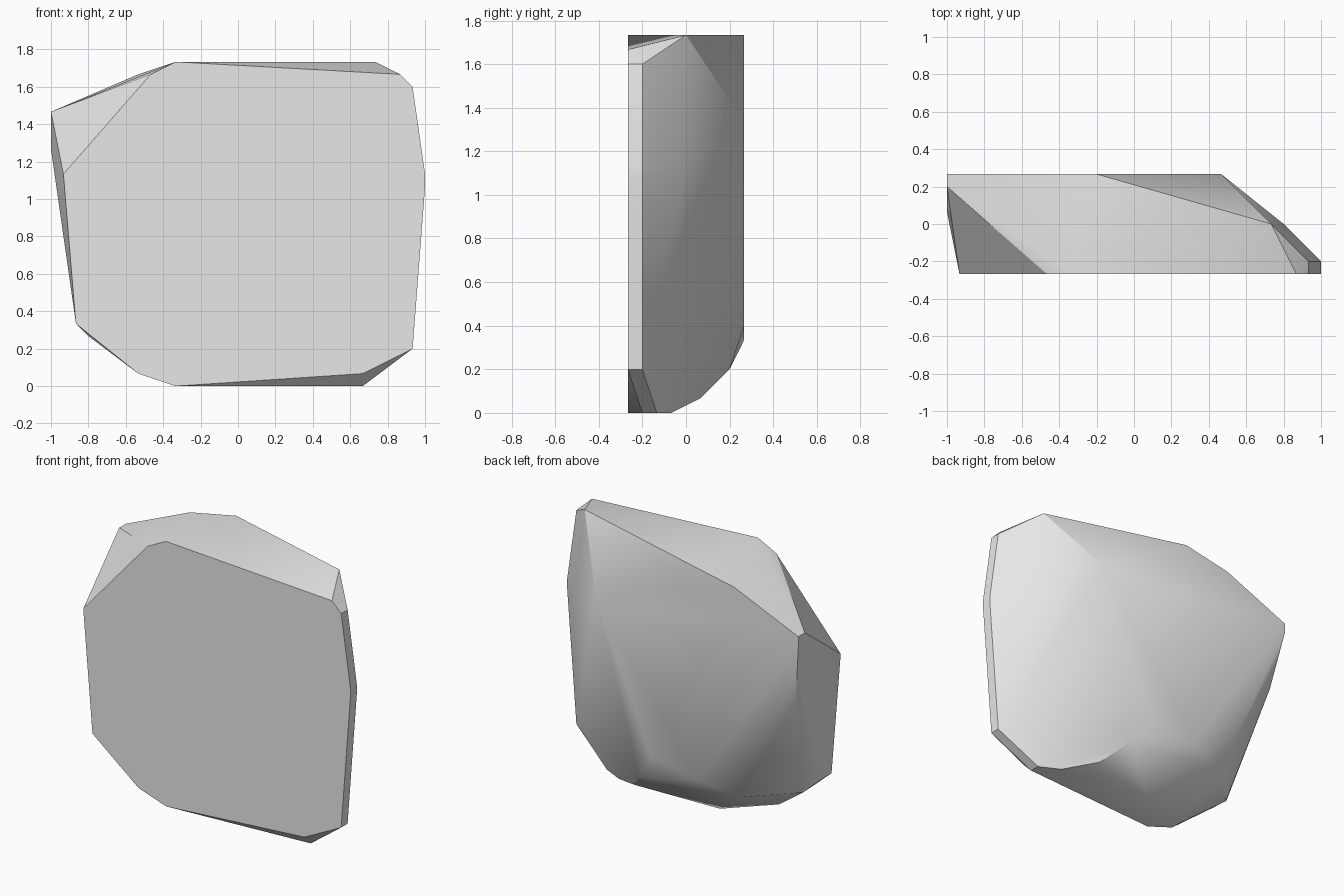
import bpy
import bmesh
import math

cube = bpy.data.objects.get("Cube")
if cube:
    bpy.data.objects.remove(cube, do_unlink=True)

UNIT = 1 / 15  # the stone snaps to a coarse lattice


def make_material(name, colour):
    material = bpy.data.materials.new(name)
    material.use_nodes = True
    material.diffuse_color = colour
    for node in material.node_tree.nodes:
        if node.type == 'BSDF_PRINCIPLED':
            node.inputs["Base Color"].default_value = colour
    return material


def hull_object(name, slices, material):
    """Wrap a convex skin around corner points grouped by depth."""
    bm = bmesh.new()
    for depth, corners in slices.items():
        for x, z in corners:
            bm.verts.new((x * UNIT, depth * UNIT, z * UNIT))
    result = bmesh.ops.convex_hull(bm, input=bm.verts[:])
    spare = {item for key in ("geom_interior", "geom_unused") for item in result[key]
             if isinstance(item, bmesh.types.BMVert)}
    bmesh.ops.delete(bm, geom=list(spare), context='VERTS')
    # merge the triangles of each flat cut into one face
    bmesh.ops.dissolve_limit(bm, angle_limit=math.radians(1),
                             verts=bm.verts[:], edges=bm.edges[:])
    bmesh.ops.recalc_face_normals(bm, faces=bm.faces[:])

    mesh = bpy.data.meshes.new(name)
    bm.to_mesh(mesh)
    bm.free()
    mesh.materials.append(material)
    obj = bpy.data.objects.new(name, mesh)
    bpy.context.collection.objects.link(obj)
    return obj


# right-hand rim shared by the two front slices
rim = [(14, 24), (15, 17), (15, 16), (14, 3)]

slices = {
    # flat front cut
    -4: rim + [(-14, 17), (-7, 25), (-5, 26), (13, 25),
               (10, 1), (-5, 0), (-8, 1), (-13, 5)],
    # narrow side band and lower chamfer
    -3: rim + [(10, 0), (-8, 1)],
    -2: [(10, 0), (-13, 5)],
    -1: [(8, 0), (-3, 0), (-12, 4)],
    # rounded flank
    0: [(11, 26), (12, 17)],
    1: [(-15, 19), (5, 1)],
    3: [(-15, 22), (-14, 15), (3, 3), (-8, 4)],
    # flat back cut
    4: [(-15, 22), (-15, 21), (-8, 25), (-3, 26), (7, 20), (1, 6), (-4, 5)],
}

stone = hull_object("stone_shard", slices,
                    make_material("light grey stone", (0.8, 0.8, 0.8, 1)))

# smooth shading with crisp cut edges
bpy.ops.object.select_all(action='DESELECT')
stone.select_set(True)
bpy.context.view_layer.objects.active = stone
bpy.ops.object.shade_smooth_by_angle(angle=math.radians(30))
